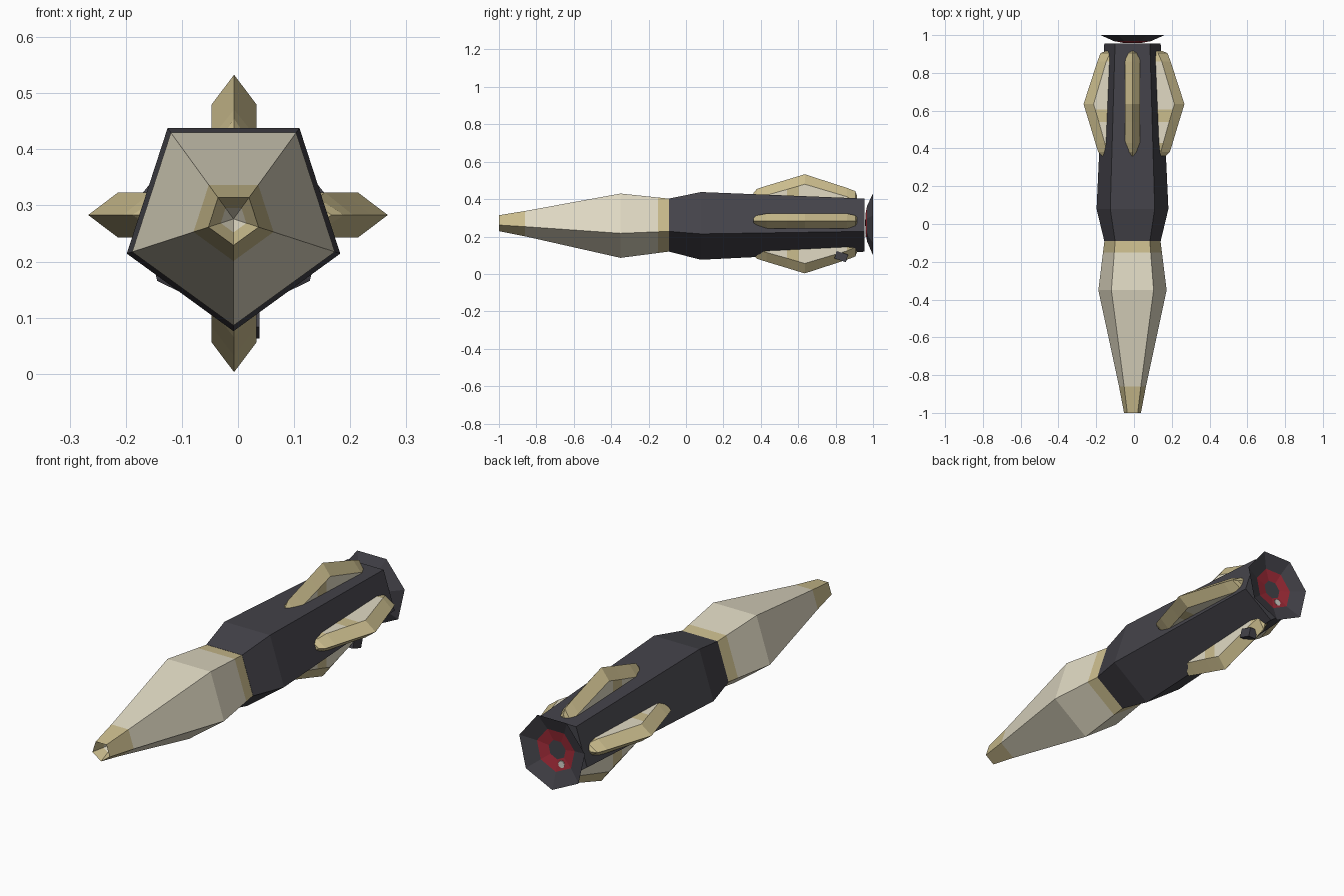
import bpy, bmesh, math
from mathutils import Vector, Matrix

if "Cube" in bpy.data.objects:
    bpy.data.objects.remove(bpy.data.objects["Cube"])

def mat(name, rgb):
    m = bpy.data.materials.new(name)
    m.diffuse_color = (*rgb, 1)
    m.use_nodes = True
    m.node_tree.nodes["Principled BSDF"].inputs["Base Color"].default_value = m.diffuse_color
    return m

DARK = mat("dark grey", (0.058, 0.056, 0.068))
CREAM = mat("cream", (0.75, 0.70, 0.55))
TAN = mat("tan", (0.60, 0.51, 0.27))
RED = mat("red", (0.36, 0.025, 0.04))
PALE = mat("pale grey", (0.68, 0.68, 0.62))
MATS = [DARK, CREAM, TAN, RED, PALE]
D, C, T, R, P = range(5)

def finish(name, bm):
    bmesh.ops.remove_doubles(bm, verts=bm.verts, dist=1e-5)
    bmesh.ops.recalc_face_normals(bm, faces=bm.faces)
    me = bpy.data.meshes.new(name)
    bm.to_mesh(me)
    bm.free()
    for m in MATS:
        me.materials.append(m)
    ob = bpy.data.objects.new(name, me)
    bpy.context.collection.objects.link(ob)
    return ob

def loft(name, rings, colours, sides, cx=-0.008, cz=0.276):
    """Corner-down polygon rings (y, radius) along y; one colour per segment."""
    bm = bmesh.new()
    loops = []
    for y, r in rings:
        if r == 0:
            loops.append([bm.verts.new((cx, y, cz))] * sides)
            continue
        a = [-math.pi / 2 + k * 2 * math.pi / sides for k in range(sides)]
        loops.append([bm.verts.new((cx + r * math.cos(t), y, cz + r * math.sin(t))) for t in a])
    for A, B, col in zip(loops, loops[1:], colours):
        for k in range(sides):
            j = (k + 1) % sides
            vs = list(dict.fromkeys([A[k], A[j], B[j], B[k]]))
            bm.faces.new(vs).material_index = col
    return finish(name, bm)

# Pointed nose with a hollow tip and tan end bands
loft("nose", [(-0.90, 0), (-0.95, 0.024), (-1, 0.047), (-0.86, 0.075), (-0.35, 0.19),
              (-0.15, 0.164), (-0.09, 0.156), (-0.09, 0)],
     [C, T, T, C, C, T, T], 5)

# Five-sided dark body
loft("body", [(-0.09, 0), (-0.09, 0.157), (0.08, 0.2), (0.955, 0.157), (0.955, 0)],
     [D, D, D, D], 5)

# Seven-sided flared nozzle with a red ring
loft("rear_nozzle", [(0.958, 0), (0.959, 0.05), (0.968, 0.1), (1, 0.174), (0.973, 0.1),
                     (0.963, 0.045), (0.963, 0)],
     [R, R, D, D, R, D], 7, cz=0.274)

# Small pale light in the nozzle
loft("nozzle_light", [(0.960, 0), (0.960, 0.017), (0.971, 0.017), (0.971, 0)],
     [P, P, P], 7, cx=-0.035, cz=0.215)

# Fins: sections of (y, half width, shoulder height, ridge height)
FIN = [(0.36, 0.022, 0.13, 0.165), (0.38, 0.03, 0.14, 0.187), (0.43, 0.04, 0.153, 0.203),
       (0.54, 0.04, 0.184, 0.236), (0.605, 0.04, 0.203, 0.256), (0.635, 0.04, 0.212, 0.265),
       (0.86, 0.04, 0.145, 0.192), (0.905, 0.03, 0.125, 0.175), (0.915, 0.02, 0.11, 0.15)]
SIDE_COLOURS = [T, T, C, T, C, C, T, T]

def fin(name, centre, turn):
    bm = bmesh.new()
    M = Matrix.Translation(centre) @ Matrix.Rotation(turn, 4, 'Y')
    loops = []
    for y, w, s, h in FIN:
        pts = [(-w, y, 0.08), (-w, y, s), (0, y, h), (w, y, s), (w, y, 0.08)]
        loops.append([bm.verts.new(M @ Vector(p)) for p in pts])
    for A, B, col in zip(loops, loops[1:], SIDE_COLOURS):
        for k in range(5):
            j = (k + 1) % 5
            f = bm.faces.new((A[k], A[j], B[j], B[k]))
            f.material_index = T if k in (1, 2) else col
    for end in (loops[0], loops[-1]):
        bm.faces.new(end).material_index = T
    finish(name, bm)

fin("top_fin", (-0.007, 0, 0.268), 0)
fin("right_fin", (0.002, 0, 0.283), math.pi / 2)
fin("bottom_fin", (-0.007, 0, 0.268), math.pi)
fin("left_fin", (-0.002, 0, 0.283), -math.pi / 2)

# Small dark block on the bottom fin
bm = bmesh.new()
bmesh.ops.create_cube(bm, size=1, matrix=Matrix.Translation((0.018, 0.83, 0.093))
                      @ Matrix.Rotation(math.radians(-18), 4, 'X')
                      @ Matrix.Diagonal((0.04, 0.065, 0.042, 1)))
finish("fin_block", bm)
